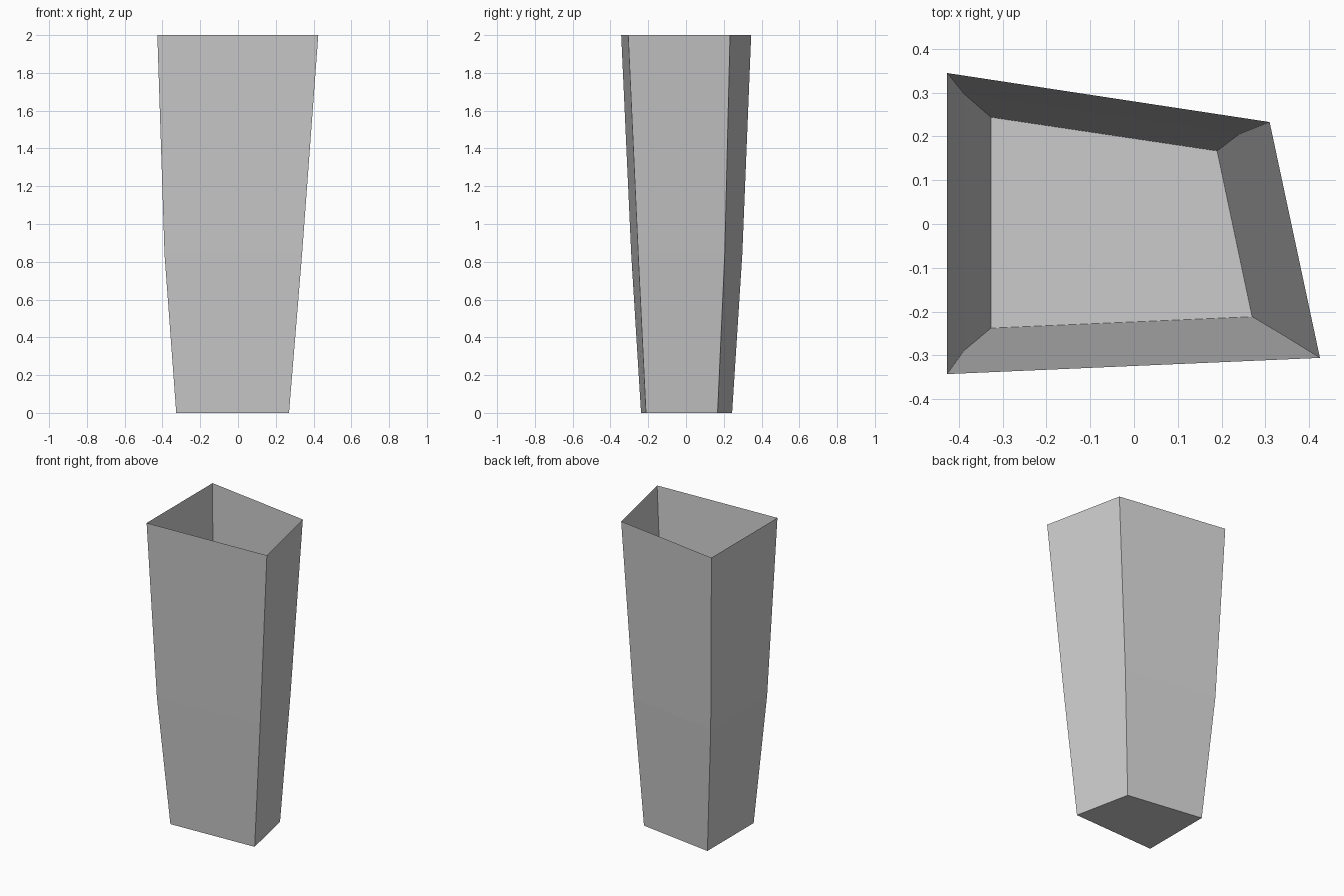
import bpy, bmesh

if "Cube" in bpy.data.objects:
    bpy.data.objects.remove(bpy.data.objects["Cube"])

# Cross-sections (back-left, back-right, front-right, front-left) by height
sections = [
    (0.00, [(-0.327, 0.244), (0.190, 0.167), (0.270, -0.212), (-0.327, -0.238)]),
    (0.84, [(-0.389, 0.298), (0.240, 0.205), (0.339, -0.253), (-0.389, -0.290)]),
    (2.00, [(-0.427, 0.345), (0.310, 0.233), (0.425, -0.306), (-0.427, -0.343)]),
]

bm = bmesh.new()
rings = [[bm.verts.new((x, y, z)) for x, y in pts] for z, pts in sections]

# Tapered walls, open at the top
for low, high in zip(rings, rings[1:]):
    for i in range(4):
        j = (i + 1) % 4
        bm.faces.new((low[i], high[i], high[j], low[j]))

# Base panel
bm.faces.new(rings[0])
bmesh.ops.recalc_face_normals(bm, faces=bm.faces)

mesh = bpy.data.meshes.new("tapered_open_vessel")
bm.to_mesh(mesh)
bm.free()
vessel = bpy.data.objects.new("tapered_open_vessel", mesh)
bpy.context.collection.objects.link(vessel)
